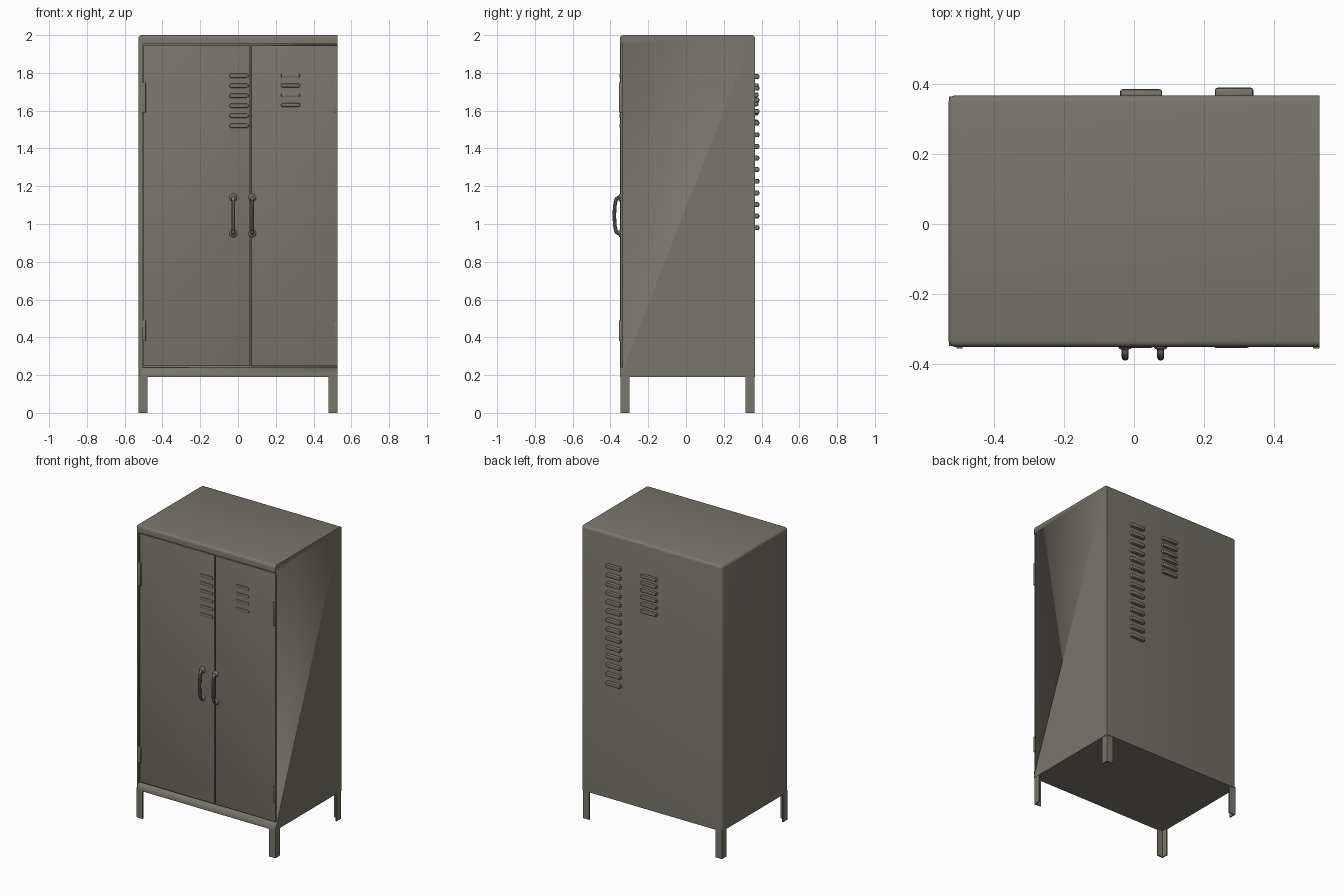
import bpy, bmesh, math
from mathutils import Vector

cube = bpy.data.objects.get("Cube")
if cube:
    bpy.data.objects.remove(cube, do_unlink=True)

paint = bpy.data.materials.new("grey_brown_paint")
paint.use_nodes = True
COLOUR = (0.19, 0.18, 0.15, 1)
paint.diffuse_color = COLOUR
paint.node_tree.nodes["Principled BSDF"].inputs["Base Color"].default_value = COLOUR

FRONT, BACK, SIDE = -0.35, 0.366, 0.528
FLOOR, TOP, SEAM = 0.19, 2.0, 0.067


def finish(name, bm, smooth=True):
    """Turn a bmesh into a painted object."""
    bmesh.ops.recalc_face_normals(bm, faces=bm.faces)
    mesh = bpy.data.meshes.new(name)
    bm.to_mesh(mesh)
    bm.free()
    obj = bpy.data.objects.new(name, mesh)
    bpy.context.collection.objects.link(obj)
    mesh.materials.append(paint)
    if smooth:
        bpy.ops.object.select_all(action="DESELECT")
        obj.select_set(True)
        bpy.context.view_layer.objects.active = obj
        bpy.ops.object.shade_smooth_by_angle(angle=math.radians(35))
    return obj


def add_box(bm, x, y, z):
    """Add a box given its (low, high) range on each axis; return its vertices."""
    verts = bmesh.ops.create_cube(bm, size=1)["verts"]
    for v in verts:
        v.co = [lo + (c + 0.5) * (hi - lo) for c, (lo, hi) in zip(v.co, (x, y, z))]
    return verts


def box(name, x, y, z, bevel=0.0, rule=lambda a, b: True):
    """Box object with the edges chosen by a rule rounded off."""
    bm = bmesh.new()
    add_box(bm, x, y, z)
    if bevel:
        edges = [e for e in bm.edges if rule(e.verts[0].co, e.verts[1].co)]
        bmesh.ops.bevel(bm, geom=edges, offset=bevel, segments=3,
                        profile=0.5, affect="EDGES")
    return finish(name, bm)


# Cabinet shell, rounded along the top and one side
def rounded_edge(a, b):
    on_top = min(a.z, b.z) > TOP - 0.01 and max(a.x, b.x) < SIDE + 1
    on_side = max(a.x, b.x) < -SIDE + 0.01
    sharp = min(a.x, b.x) > SIDE - 0.01 or max(a.z, b.z) < FLOOR + 0.01
    return (on_top or on_side) and not sharp


shell = box("cabinet_shell", (-SIDE, SIDE), (FRONT, BACK), (FLOOR, TOP), 0.018, rounded_edge)

# Shallow door opening, open on the left side
cutter = box("door_opening_cutter", (-0.506, 0.6), (FRONT - 0.1, FRONT + 0.014), (0.24, 1.952))
cutter.hide_render = True
cut = shell.modifiers.new("door_opening", "BOOLEAN")
cut.operation = "DIFFERENCE"
cut.solver = "EXACT"
cut.object = cutter
bpy.context.view_layer.objects.active = shell
bpy.ops.object.modifier_apply(modifier=cut.name)
bpy.data.objects.remove(cutter, do_unlink=True)

# Doors
for name, x in (("right_door", (-0.501, SEAM - 0.003)), ("left_door", (SEAM + 0.003, SIDE - 0.001))):
    box(name, x, (FRONT + 0.003, FRONT + 0.02), (0.247, 1.946), 0.002)

# Hinges
for side, x in (("right", -0.497), ("left", 0.519)):
    for level, z in (("upper", (1.59, 1.75)), ("lower", (0.38, 0.49))):
        box(f"{side}_{level}_hinge", (x - 0.009, x + 0.009), (FRONT - 0.005, FRONT + 0.01), z, 0.003)


# Handles: a bowed rod between two round bosses
def handle(name, x):
    bm = bmesh.new()
    half, mid, sides = 0.095, 1.045, 10
    path = []
    for i in range(17):
        t = math.pi * i / 16
        bow = math.sin(t) ** 0.5 if 0 < i < 16 else 0
        path.append(Vector((x, FRONT - 0.029 * bow, mid + half * math.cos(t))))
    rings = []
    for i, p in enumerate(path):
        tangent = (path[min(i + 1, 16)] - path[max(i - 1, 0)]).normalized()
        across = Vector((1, 0, 0))
        out = tangent.cross(across)
        rings.append([bm.verts.new(p + 0.01 * (math.cos(a) * across + math.sin(a) * out))
                      for a in (2 * math.pi * k / sides for k in range(sides))])
    for a, b in zip(rings, rings[1:]):
        for k in range(sides):
            n = (k + 1) % sides
            bm.faces.new((a[k], a[n], b[n], b[k]))
    for z in (mid - half, mid + half):
        knob = bmesh.ops.create_uvsphere(bm, u_segments=14, v_segments=8, radius=0.021)["verts"]
        for v in knob:
            v.co = (x + v.co.x, FRONT + 0.003 + v.co.y * 0.6, z + v.co.z)
    finish(name, bm)


handle("right_door_handle", -0.025)
handle("left_door_handle", 0.076)


# Louvre columns: rounded hoods stacked from the top down
def louvres(name, x, y, top, bottom, count, height):
    bm = bmesh.new()
    for i in range(count):
        z = top + (bottom - top) * i / (count - 1)
        hood = add_box(bm, x, y, (z - height / 2, z + height / 2))
        edges = {e for v in hood for e in v.link_edges}
        bmesh.ops.bevel(bm, geom=list(edges), offset=height * 0.3, segments=2,
                        profile=0.5, affect="EDGES")
    finish(name, bm)


louvres("back_long_louvres", (0.23, 0.34), (BACK - 0.01, BACK + 0.022), 1.78, 0.98, 14, 0.026)
louvres("back_short_louvres", (-0.04, 0.08), (BACK - 0.01, BACK + 0.018), 1.78, 1.54, 6, 0.026)
louvres("right_door_louvres", (-0.045, 0.055), (FRONT - 0.003, FRONT + 0.015), 1.785, 1.52, 6, 0.022)
louvres("left_door_louvres", (0.228, 0.328), (FRONT - 0.003, FRONT + 0.015), 1.785, 1.63, 4, 0.02)


# Legs: bent angle profiles, one at each corner
def leg(name, sx, sy):
    width, thick = 0.048, 0.008
    cx = sx * (SIDE - 0.002)
    cy = FRONT + 0.003 if sy < 0 else BACK - 0.003
    outline = [(0, 0), (width, 0), (width, thick), (thick, thick), (thick, width), (0, width)]
    bm = bmesh.new()
    foot = bm.faces.new([bm.verts.new((cx - sx * u, cy - sy * v, 0)) for u, v in outline])
    top = bmesh.ops.extrude_face_region(bm, geom=[foot])["geom"]
    for v in top:
        if isinstance(v, bmesh.types.BMVert):
            v.co.z = FLOOR + 0.01
    finish(name, bm)


for sx, side in ((-1, "right"), (1, "left")):
    for sy, end in ((-1, "front"), (1, "back")):
        leg(f"{end}_{side}_leg", sx, sy)
